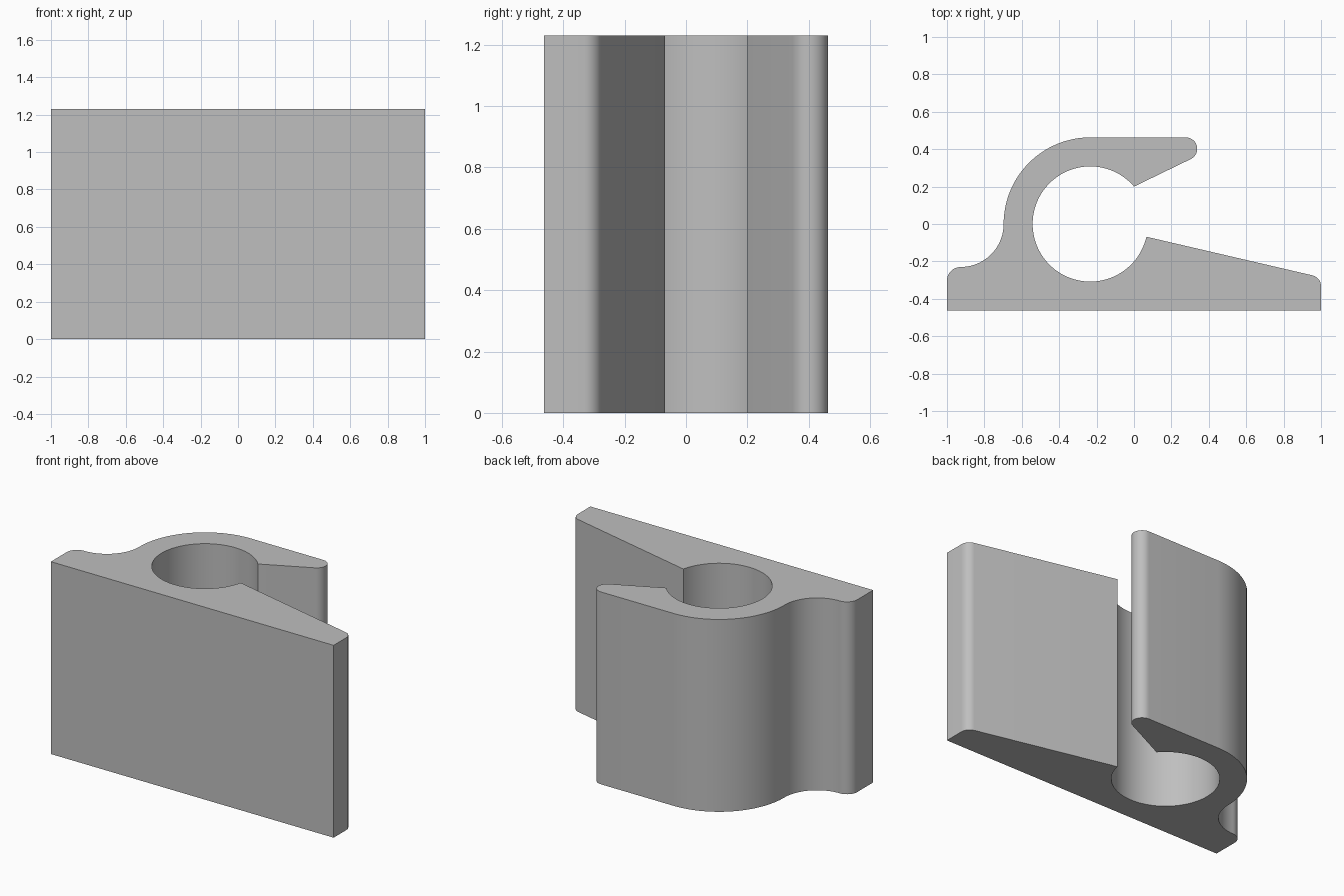
import bpy
import bmesh
from math import sin, cos, radians

HEIGHT = 1.23

if "Cube" in bpy.data.objects:
    bpy.data.objects.remove(bpy.data.objects["Cube"], do_unlink=True)

# Plain grey material
grey = bpy.data.materials.new("plain grey")
grey.use_nodes = True
colour = (0.52, 0.52, 0.52, 1)
grey.diffuse_color = colour
grey.node_tree.nodes["Principled BSDF"].inputs["Base Color"].default_value = colour


def arc(cx, cy, radius, start, end, steps):
    """Points along an arc, angles in degrees."""
    angles = [radians(start + (end - start) * i / steps) for i in range(steps + 1)]
    return [(cx + radius * cos(a), cy + radius * sin(a)) for a in angles]


# Clip cross-section, counter-clockwise from the flat front
BORE_X = -0.234
profile = [(-1, -0.462), (1, -0.462)]
profile += arc(0.94, -0.333, 0.06, 0, 76.8, 10)         # rounded wedge tip
profile += arc(BORE_X, 0, 0.308, -12.8, -319.5, 80)     # round bore
profile += arc(0.277, 0.402, 0.061, -63, 90, 18)        # rounded lip
profile += arc(BORE_X, 0, 0.463, 90, 180, 32)           # outer shell
profile += arc(-0.927, 0, 0.23, 0, -90, 24)[1:]         # concave shoulder
profile += arc(-0.927, -0.303, 0.073, 90, 180, 12)[1:]  # rounded foot

# Extrude the section to full height
bm = bmesh.new()
base = bm.faces.new([bm.verts.new((x, y, 0)) for x, y in profile])
raised = bmesh.ops.extrude_face_region(bm, geom=[base], use_keep_orig=True)
top_verts = [v for v in raised["geom"] if isinstance(v, bmesh.types.BMVert)]
bmesh.ops.translate(bm, verts=top_verts, vec=(0, 0, HEIGHT))
bmesh.ops.recalc_face_normals(bm, faces=bm.faces[:])

mesh = bpy.data.meshes.new("clip_body")
bm.to_mesh(mesh)
bm.free()
mesh.materials.append(grey)
clip = bpy.data.objects.new("clip_body", mesh)
bpy.context.collection.objects.link(clip)

# Smooth curved walls, sharp corners
bpy.ops.object.select_all(action="DESELECT")
clip.select_set(True)
bpy.context.view_layer.objects.active = clip
bpy.ops.object.shade_smooth_by_angle(angle=radians(30))
